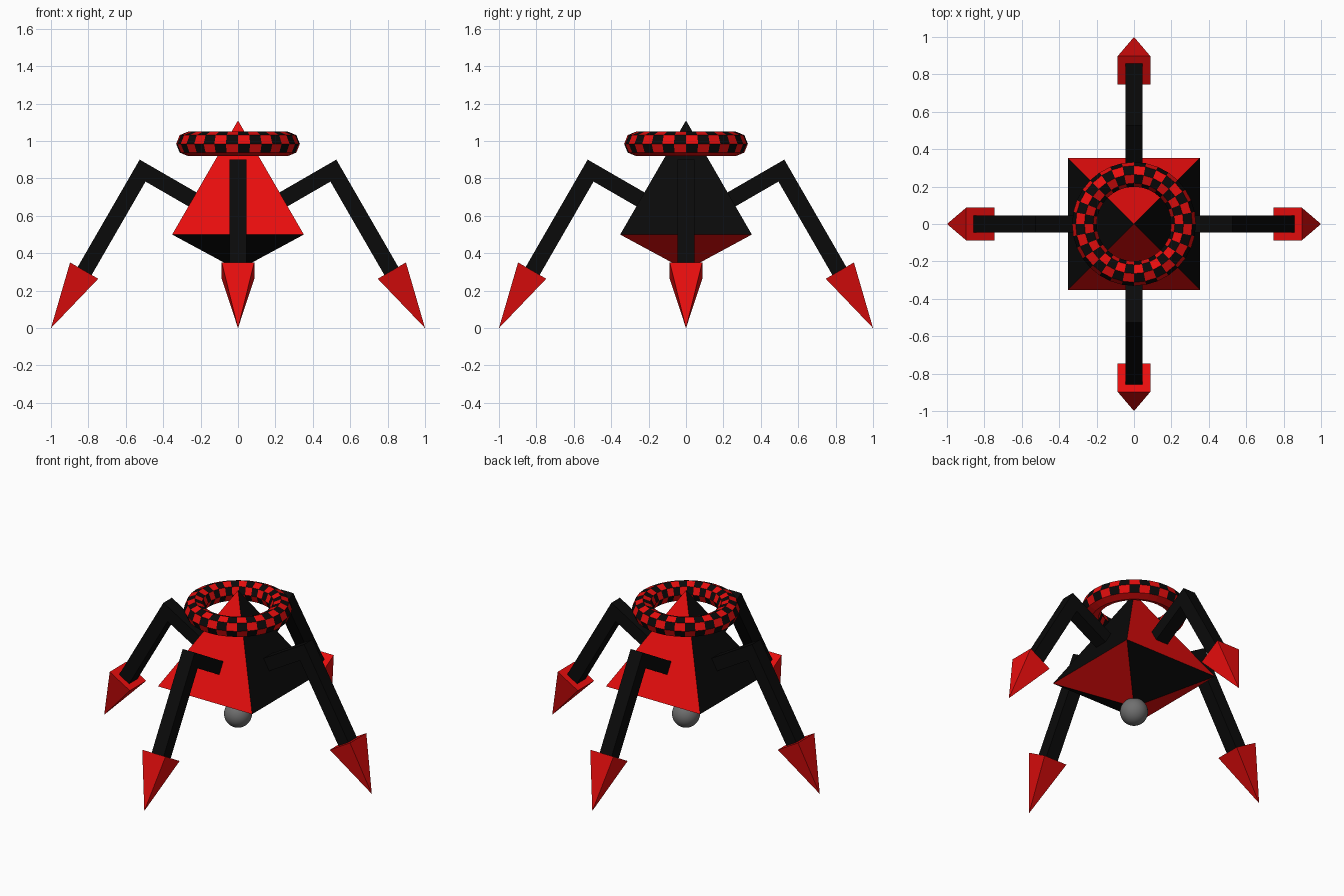
import bpy, bmesh, math
from mathutils import Vector

if "Cube" in bpy.data.objects:
    bpy.data.objects.remove(bpy.data.objects["Cube"])


def material(name, rgb):
    m = bpy.data.materials.new(name)
    m.diffuse_color = (*rgb, 1)
    m.use_nodes = True
    m.node_tree.nodes["Principled BSDF"].inputs["Base Color"].default_value = m.diffuse_color
    return m


RED = material("red", (0.80, 0.004, 0.004))
BLACK = material("black", (0.003, 0.003, 0.003))
GREY = material("grey", (0.16, 0.16, 0.16))


def add_object(name, bm, mats):
    bmesh.ops.recalc_face_normals(bm, faces=bm.faces[:])
    mesh = bpy.data.meshes.new(name)
    bm.to_mesh(mesh)
    bm.free()
    for m in mats:
        mesh.materials.append(m)
    ob = bpy.data.objects.new(name, mesh)
    bpy.context.collection.objects.link(ob)
    return ob


# Body: two pyramids sharing a square rim, alternating colours per side
bm = bmesh.new()
h = 0.352
rim = [bm.verts.new((x * h, y * h, 0.5)) for x, y in ((-1, -1), (1, -1), (1, 1), (-1, 1))]
for z, upper in ((1.11, True), (0.31, False)):
    apex = bm.verts.new((0, 0, z))
    for i in range(4):
        f = bm.faces.new((rim[i], rim[(i + 1) % 4], apex))
        f.material_index = int((i % 2 == 1) == upper)
add_object("body", bm, (RED, BLACK))

# Ring: low-poly torus with a checker on it and a plain red underside
bm = bmesh.new()
N, M, R, r = 32, 8, 0.265, 0.066
loops = []
for i in range(N):
    a = 2 * math.pi * i / N
    loop = []
    for j in range(M):
        b = 2 * math.pi * j / M
        d = R + r * math.cos(b)
        loop.append(bm.verts.new((d * math.cos(a), d * math.sin(a), 0.985 + r * math.sin(b))))
    loops.append(loop)
for i in range(N):
    nxt = loops[(i + 1) % N]
    for j in range(M):
        k = (j + 1) % M
        f = bm.faces.new((loops[i][j], nxt[j], nxt[k], loops[i][k]))
        f.material_index = 0 if j in (5, 6) else (i + j) % 2
add_object("checkered_ring", bm, (RED, BLACK))

# Ball under the body
bm = bmesh.new()
bmesh.ops.create_uvsphere(bm, u_segments=32, v_segments=16, radius=0.086)
for v in bm.verts:
    v.co.z += 0.275
for f in bm.faces:
    f.smooth = True
add_object("bottom_ball", bm, (GREY,))

# Four legs: mitred square beam and a pyramid claw
UP = Vector((math.cos(math.radians(30)), 0, math.sin(math.radians(30))))
DOWN = Vector((0.5, 0, -math.sqrt(0.75)))
N_UP, N_DOWN = -DOWN, UP
KNEE = Vector((0.51, 0, 0.842))
TIP = Vector((1, 0, 0))
SIDE = Vector((0, 1, 0))
T = 0.043


def square(bm, centre, normal, half, side_half):
    return [bm.verts.new(centre + normal * half * a + SIDE * side_half * b)
            for a, b in ((-1, -1), (1, -1), (1, 1), (-1, 1))]


def turn(bm, angle):
    c, s = math.cos(angle), math.sin(angle)
    for v in bm.verts:
        x, y, z = v.co
        v.co = (c * x - s * y, s * x + c * y, z)


for i, side in enumerate(("right", "back", "left", "front")):
    bm = bmesh.new()
    sections = [square(bm, KNEE - UP * 0.40, N_UP, T, 0.045),
                square(bm, KNEE, N_UP + N_DOWN, T, 0.045),
                square(bm, KNEE + DOWN * 0.63, N_DOWN, T, 0.045)]
    for a, b in zip(sections, sections[1:]):
        for j in range(4):
            k = (j + 1) % 4
            bm.faces.new((a[j], a[k], b[k], b[j]))
    bm.faces.new(sections[0])
    bm.faces.new(sections[-1])
    turn(bm, i * math.pi / 2)
    add_object(side + "_leg", bm, (BLACK,))

    bm = bmesh.new()
    base = square(bm, TIP - DOWN * 0.355, N_DOWN, 0.087, 0.087)
    tip = bm.verts.new(TIP)
    bm.faces.new(base)
    for j in range(4):
        bm.faces.new((base[j], base[(j + 1) % 4], tip))
    turn(bm, i * math.pi / 2)
    add_object(side + "_claw", bm, (RED,))
